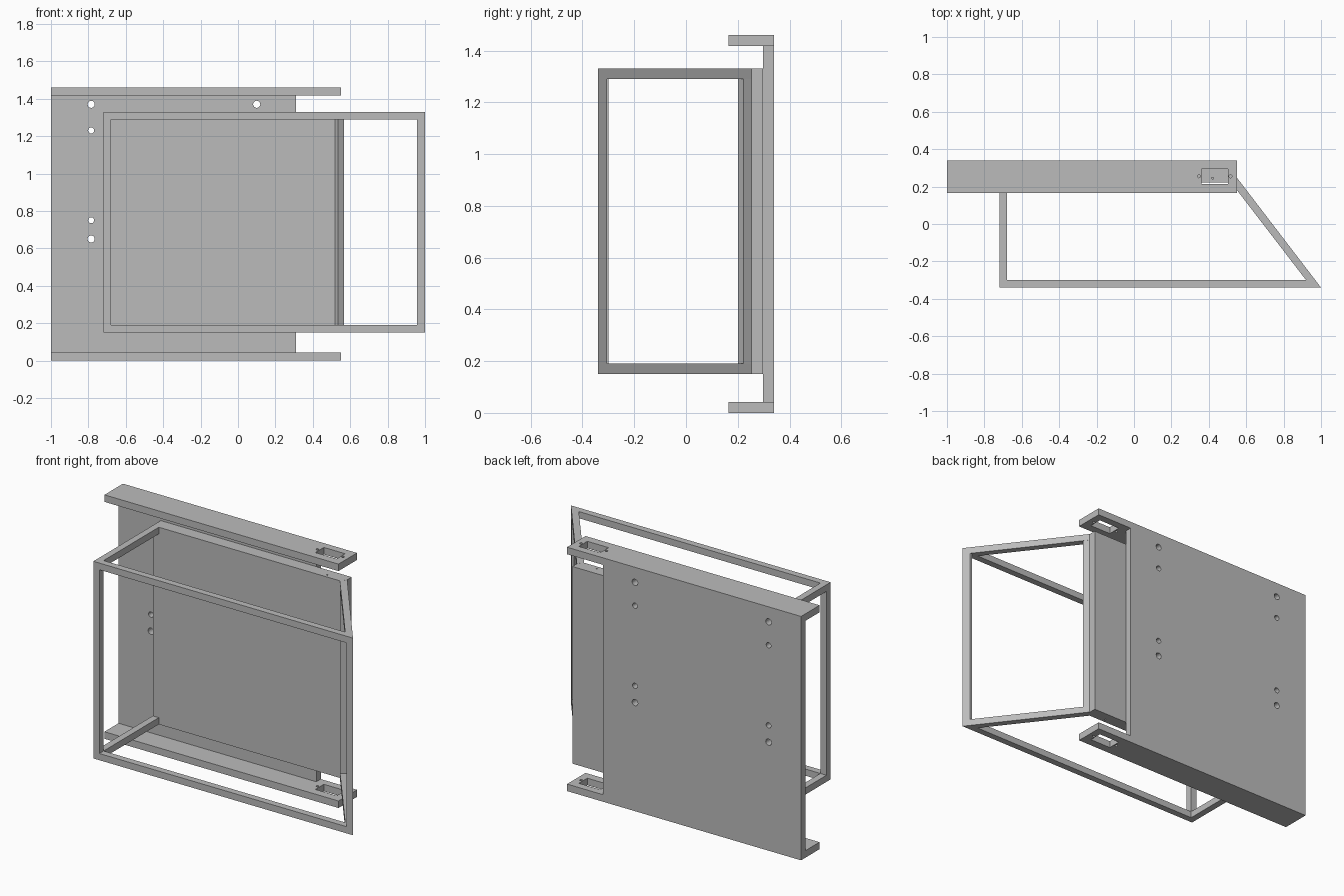
import bpy
import bmesh
from mathutils import Matrix, Vector

cube = bpy.data.objects.get("Cube")
if cube:
    bpy.data.objects.remove(cube, do_unlink=True)

GREY = (0.5, 0.5, 0.5, 1.0)
metal = bpy.data.materials.new("grey metal")
metal.use_nodes = True
metal.diffuse_color = GREY
metal.node_tree.nodes["Principled BSDF"].inputs["Base Color"].default_value = GREY

HEIGHT, SHEET = 1.46, 0.042      # bracket
LOW, HIGH, BAR = 0.15, 1.33, 0.04  # frame


def finish(name, bm):
    bmesh.ops.recalc_face_normals(bm, faces=bm.faces[:])
    mesh = bpy.data.meshes.new(name)
    bm.to_mesh(mesh)
    bm.free()
    mesh.materials.append(metal)
    obj = bpy.data.objects.new(name, mesh)
    bpy.context.collection.objects.link(obj)
    return obj


def add_prism(bm, outline, z0, z1):
    face = bm.faces.new([bm.verts.new((x, y, z0)) for x, y in outline])
    top = bmesh.ops.extrude_face_region(bm, geom=[face])["geom"]
    verts = [v for v in top if isinstance(v, bmesh.types.BMVert)]
    bmesh.ops.translate(bm, verts=verts, vec=(0, 0, z1 - z0))


def prism(name, outline, z0, z1):
    bm = bmesh.new()
    add_prism(bm, outline, z0, z1)
    return finish(name, bm)


def rect(x0, x1, y0, y1):
    return [(x0, y0), (x1, y0), (x1, y1), (x0, y1)]


def add_drill(bm, centre, radius, depth, axis):
    turn = Vector((0, 0, 1)).rotation_difference(Vector(axis)).to_matrix().to_4x4()
    bmesh.ops.create_cone(bm, cap_ends=True, segments=20, radius1=radius, radius2=radius,
                          depth=depth, matrix=Matrix.Translation(centre) @ turn)


def cut(obj, bm):
    cutter = finish("cutter", bm)
    cutter.hide_render = True
    mod = obj.modifiers.new("holes", "BOOLEAN")
    mod.operation = "DIFFERENCE"
    mod.solver = "EXACT"
    mod.object = cutter
    bpy.context.view_layer.objects.active = obj
    bpy.ops.object.modifier_apply(modifier=mod.name)
    bpy.data.objects.remove(cutter, do_unlink=True)


# Back plate with two columns of mounting holes
back = prism("back_plate", rect(-1, 0.31, 0.298, 0.34), SHEET, HEIGHT - SHEET)
bm = bmesh.new()
for x in (-0.785, 0.1):
    for z, r in ((1.37, 0.019), (1.23, 0.016), (0.75, 0.016), (0.65, 0.019)):
        add_drill(bm, (x, 0.32, z), r, 0.2, (0, 1, 0))
cut(back, bm)

# Flanges with a latch slot and a screw hole on either side of it
for name, z in (("bottom_flange", 0), ("top_flange", HEIGHT - SHEET)):
    flange = prism(name, rect(-1, 0.55, 0.165, 0.34), z, z + SHEET)
    bm = bmesh.new()
    add_prism(bm, rect(0.362, 0.503, 0.215, 0.295), z - 0.1, z + 0.1)
    for x in (0.347, 0.516):
        add_drill(bm, (x, 0.255, z), 0.008, 0.2, (0, 0, 1))
    cut(flange, bm)

# Inner panel that carries the frame
panel = prism("inner_panel", [(-0.72, 0.222), (0.519, 0.222), (0.544, 0.253),
                              (0.544, 0.298), (-0.72, 0.298)], LOW, HIGH)
bm = bmesh.new()
for z in (LOW, HIGH):
    add_drill(bm, (0.42, 0.245, z), 0.005, 0.08, (0, 0, 1))
cut(panel, bm)

# Horizontal frame bars, repeated at the bottom and the top
TIP, INNER = (1.0, -0.34), (0.92, -0.3)
for level, z in (("bottom", LOW), ("top", HIGH - BAR)):
    prism(level + "_front_bar", [(-0.72, -0.34), TIP, INNER, (-0.72, -0.3)], z, z + BAR)
    prism(level + "_side_bar", rect(-0.72, -0.68, -0.3, 0.222), z, z + BAR)
    prism(level + "_slanted_bar", [INNER, TIP, (0.546, 0.253), (0.519, 0.222)], z, z + BAR)

# Upright posts between the bars
posts = {
    "right_front_post": rect(-0.72, -0.68, -0.34, -0.3),
    "left_front_post": [(0.957, -0.34), TIP, (0.973, -0.305), (0.957, -0.305)],
    "left_back_post": [(0.535, 0.2), (0.568, 0.222), (0.546, 0.253), (0.519, 0.222)],
}
for name, outline in posts.items():
    prism(name, outline, LOW + BAR, HIGH - BAR)
